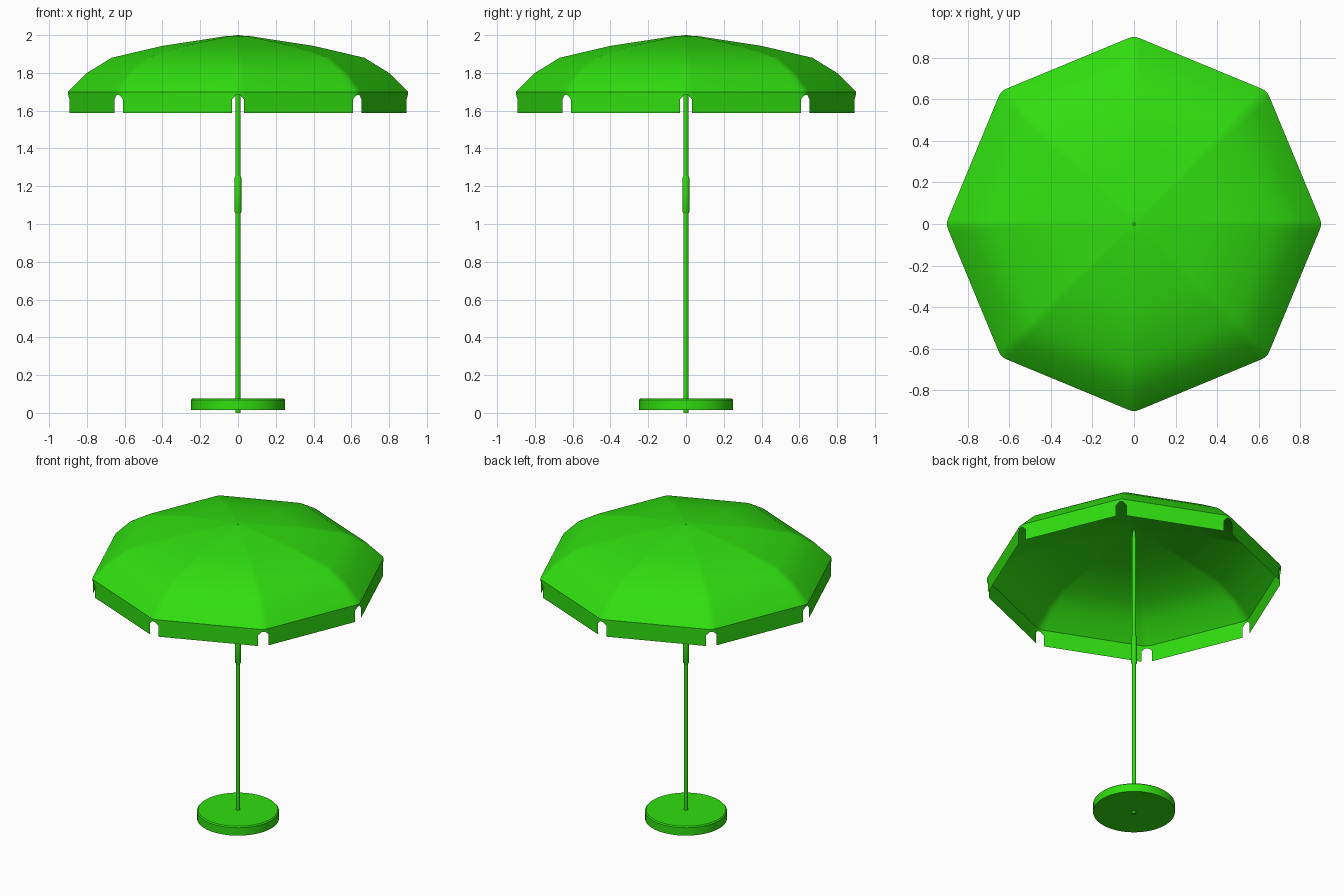
import bpy
import bmesh
from math import cos, sin, pi, radians
from mathutils import Matrix, Vector

cube = bpy.data.objects.get("Cube")
if cube:
    bpy.data.objects.remove(cube, do_unlink=True)

green = bpy.data.materials.new("bright_green")
green.use_nodes = True
green.diffuse_color = (0.03, 0.73, 0.005, 1)
green.node_tree.nodes["Principled BSDF"].inputs["Base Color"].default_value = green.diffuse_color


def finish(bm, name, angle):
    """Turn a bmesh into a smooth-shaded green object."""
    mesh = bpy.data.meshes.new(name)
    bm.to_mesh(mesh)
    bm.free()
    mesh.materials.append(green)
    obj = bpy.data.objects.new(name, mesh)
    bpy.context.collection.objects.link(obj)
    bpy.ops.object.select_all(action="DESELECT")
    obj.select_set(True)
    bpy.context.view_layer.objects.active = obj
    bpy.ops.object.shade_smooth_by_angle(angle=radians(angle))
    return obj


def lathe(name, profile, sides):
    """Closed solid of revolution from (radius, height) pairs, bottom to top."""
    bm = bmesh.new()
    rings = [[bm.verts.new((r * cos(2 * pi * i / sides), r * sin(2 * pi * i / sides), z))
              for i in range(sides)] for r, z in profile]
    for low, high in zip(rings, rings[1:]):
        for i in range(sides):
            j = (i + 1) % sides
            bm.faces.new((low[i], low[j], high[j], high[i]))
    bm.faces.new(rings[0][::-1])
    bm.faces.new(rings[-1])
    return finish(bm, name, 35)


# Rounded octagon outline: four points around each corner
RIM = 0.9
corner = [(0.892, -0.032), (0.899, -0.011), (0.899, 0.011), (0.892, 0.032)]
outline = [Matrix.Rotation(k * pi / 4, 3, "Z") @ Vector((x, y, 0))
           for k in range(8) for x, y in corner]
count = len(outline)

# Canopy: outline scaled along the rib profile
bm = bmesh.new()
ribs = [(RIM, 1.70), (0.8, 1.80), (0.67, 1.88), (0.4, 1.943), (0.06, 1.995)]
rings = [[bm.verts.new(p * (r / RIM) + Vector((0, 0, z))) for p in outline] for r, z in ribs]
for low, high in zip(rings, rings[1:]):
    for i in range(count):
        j = (i + 1) % count
        bm.faces.new((low[i], low[j], high[j], high[i]))
apex = bm.verts.new((0, 0, 1.998))
for i in range(count):
    bm.faces.new((rings[-1][i], rings[-1][(i + 1) % count], apex))
finish(bm, "canopy", 38)

# Valance: hanging panels with an arched notch at every corner
bm = bmesh.new()
notch = [1.66, 1.683, 1.683, 1.66]
top = [bm.verts.new(p + Vector((0, 0, 1.70))) for p in outline]
arch = [bm.verts.new(p + Vector((0, 0, notch[i % 4]))) for i, p in enumerate(outline)]
hem = {i: bm.verts.new(p + Vector((0, 0, 1.587)))
       for i, p in enumerate(outline) if i % 4 in (0, 3)}
for i in range(count):
    j = (i + 1) % count
    bm.faces.new((arch[i], arch[j], top[j], top[i]))
    if i % 4 == 3:
        bm.faces.new((hem[i], hem[j], arch[j], arch[i]))
finish(bm, "valance", 30)

# Pole, joint sleeve and weighted base
lathe("pole", [(0.013, 0), (0.013, 1.93), (0.007, 2.0)], 16)
lathe("pole_sleeve", [(0.013, 1.055), (0.018, 1.065), (0.018, 1.245), (0.013, 1.255)], 16)
lathe("base", [(0.25, 0.015), (0.25, 0.068), (0.243, 0.075)], 48)
